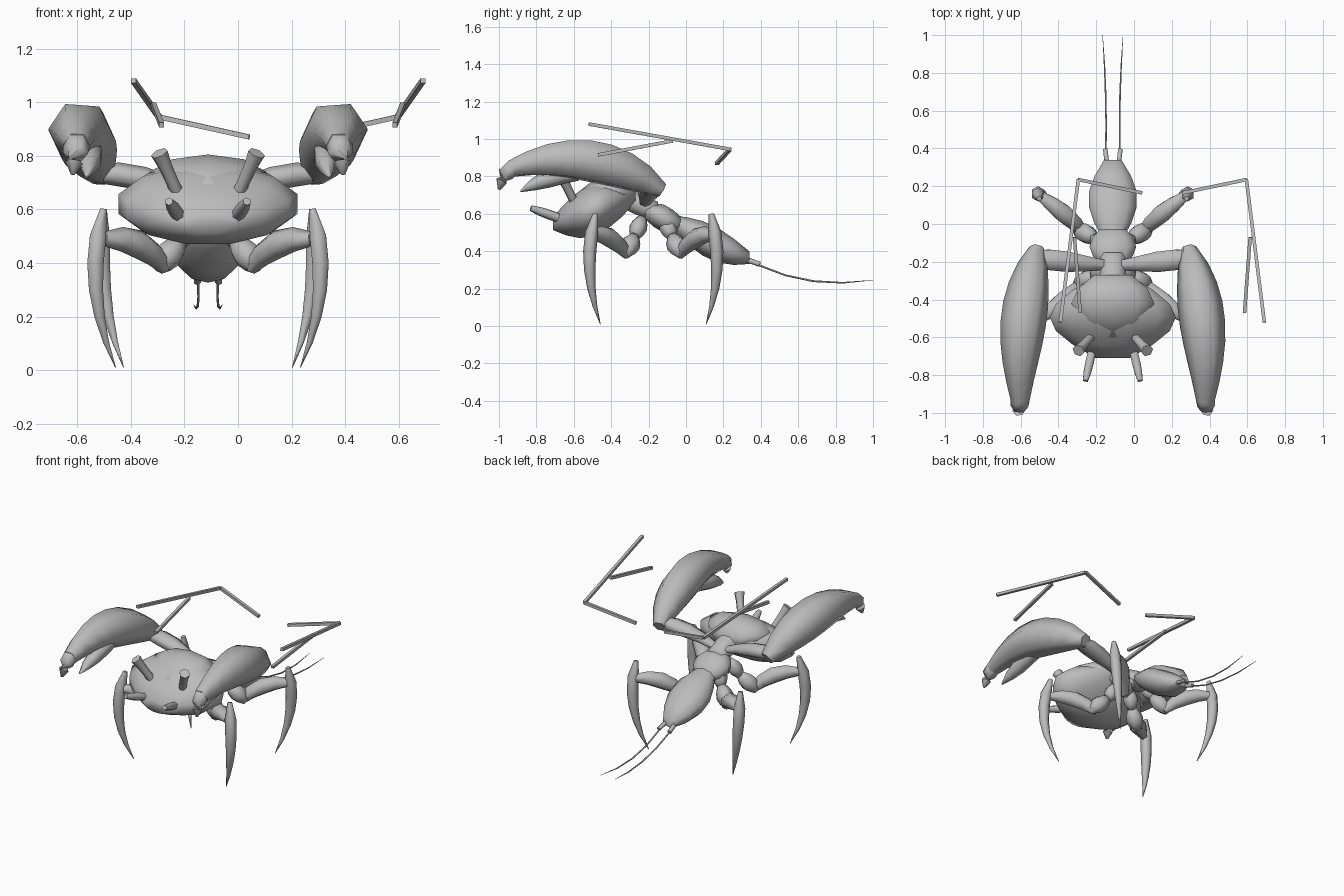
import bpy, bmesh, math
from mathutils import Vector

default_cube = bpy.data.objects.get("Cube")
if default_cube:
    bpy.data.objects.remove(default_cube, do_unlink=True)

grey = bpy.data.materials.new("plain_grey")
grey.use_nodes = True
tone = (.5, .5, .5, 1)
grey.diffuse_color = tone
grey.node_tree.nodes["Principled BSDF"].inputs["Base Color"].default_value = tone

BODY_X = -.112   # symmetry plane of the body
ROD_X = .15      # symmetry plane of the loose rods
LEG_Y = -.175    # front and back legs mirror here


def path_point(start, middle, end, t):
    """Point on the parabola through start, middle and end."""
    start, middle, end = Vector(start), Vector(middle), Vector(end)
    control = middle * 2 - (start + end) / 2
    return start.lerp(control, t).lerp(control.lerp(end, t), t)


def spindle(name, start, end, middle=None, width=.05, height=None, thin_start=.5,
            thin_end=.5, skew=1, steps=4, sides=6, roll=0, upright=False, flip=1,
            plane=BODY_X):
    """Tapered part along a curve, thickest where t ** skew reaches one half.
    thin_start and thin_end give the end thickness as a share of the full one."""
    height = height or width
    middle = middle or (Vector(start) + Vector(end)) / 2
    centres = [path_point(start, middle, end, i / steps) for i in range(steps + 1)]
    bm = bmesh.new()
    rings = []
    for i, centre in enumerate(centres):
        t = i / steps
        along = centres[min(i + 1, steps)] - centres[max(i - 1, 0)]
        along = Vector((0, 1, 0)) if upright else along.normalized()
        steep = abs(along.z) > .85
        side = along.cross(Vector((0, steep, not steep))).normalized()
        up = side.cross(along)
        thin = thin_start + (thin_end - thin_start) * t
        size = thin + (1 - thin) * math.sin(math.pi * t ** skew)
        ring = []
        for k in range(sides):
            angle = math.tau * (k + .5) / sides + roll
            spot = centre + (side * math.cos(angle) * width + up * math.sin(angle) * height) * size
            ring.append(bm.verts.new((spot.x * flip + plane, spot.y, spot.z)))
        rings.append(ring)
    for lower, upper in zip(rings, rings[1:]):
        for k in range(sides):
            n = (k + 1) % sides
            bm.faces.new((lower[k], lower[n], upper[n], upper[k]))
    bm.faces.new(rings[0])
    bm.faces.new(rings[-1])
    bmesh.ops.recalc_face_normals(bm, faces=bm.faces)
    mesh = bpy.data.meshes.new(name)
    bm.to_mesh(mesh)
    bm.free()
    mesh.materials.append(grey)
    part = bpy.data.objects.new(name, mesh)
    bpy.context.collection.objects.link(part)
    bpy.ops.object.select_all(action="DESELECT")
    part.select_set(True)
    bpy.context.view_layer.objects.active = part
    bpy.ops.object.shade_smooth_by_angle(angle=math.radians(70))


def pair(name, start, end, **options):
    """Left and right copies of a spindle."""
    for label, flip in (("left", 1), ("right", -1)):
        spindle(f"{label}_{name}", start, end, flip=flip, **options)


# Wide head with a raised crown, waist and tapered abdomen
spindle("head", (0, -.71, .55), (0, -.28, .69), width=.345, height=.145,
        thin_start=.27, thin_end=.3, steps=6, sides=12, upright=True)
spindle("head_crown", (0, -.6, .66), (0, -.27, .7), middle=(0, -.42, .71), width=.23,
        height=.095, thin_start=.4, thin_end=.45, sides=10, upright=True)
spindle("neck", (0, -.33, .68), (0, -.15, .61), width=.075, height=.065,
        thin_start=.9, thin_end=.9, sides=8, upright=True)
spindle("thorax", (0, -.22, .61), (0, -.02, .54), width=.13, height=.075,
        sides=10, upright=True)
spindle("abdomen", (0, -.08, .555), (0, .34, .365), middle=(0, .13, .45), width=.137,
        height=.095, thin_start=.4, thin_end=.35, steps=5, sides=10, upright=True)

# Eye stalks flare outward, short feelers point ahead
pair("eye_stalk", (.1, -.58, .63), (.182, -.67, .81), width=.025, thin_start=.9, thin_end=1.35)
pair("feeler", (.1, -.63, .56), (.145, -.83, .63), width=.026, thin_start=.9, thin_end=.6)

# Arms carrying large curved claws with a hooked tip and a thumb
pair("arm", (.03, -.22, .65), (.42, -.18, .735), middle=(.24, -.2, .715),
     width=.065, height=.046, thin_start=.45, thin_end=.75, skew=1.5)
pair("claw", (.4, -.13, .725), (.49, -.94, .84), middle=(.475, -.53, .885), width=.122,
     thin_start=.35, thin_end=.4, skew=.85, steps=8, roll=.45)
pair("claw_hook", (.488, -.9, .855), (.505, -1, .73), middle=(.495, -.965, .81),
     width=.05, thin_start=1, thin_end=.15, skew=.6, roll=.45)
pair("claw_thumb", (.44, -.58, .82), (.455, -.885, .72), middle=(.44, -.74, .785),
     width=.048, thin_start=.9, thin_end=.1, skew=.7)

# Four jointed legs, measured from the leg mirror line; the front shins spread wider
for end_name, facing, spread in (("front", -1, .03), ("back", 1, 0)):
    def joint(x, y, z):
        return x, LEG_Y + facing * y, z

    pair(f"{end_name}_hip", joint(.05, .06, .58), joint(.1, .1, .47), width=.048)
    pair(f"{end_name}_upper_leg", joint(.1, .1, .48), joint(.19, .15, .38), width=.055)
    pair(f"{end_name}_middle_leg", joint(.16, .14, .38), joint(.39, .33, .49),
         middle=joint(.26, .23, .47), width=.054)
    pair(f"{end_name}_shin", joint(.39, .31, .6), joint(.315 + spread, .283, .01),
         middle=joint(.388 + spread, .34, .3), width=.036, thin_start=.4, thin_end=.05,
         skew=.5, steps=6)

# Tail stubs with long trailing hairs
pair("tail_stub", (.03, .31, .36), (.04, .395, .33), width=.014, thin_start=.8, thin_end=1)
pair("tail_hair", (.037, .39, .325), (.054, 1, .245), middle=(.038, .68, .24),
     width=.005, thin_start=1, thin_end=.2)

# Loose forked rods floating above
rod_shape = dict(width=.013, thin_start=1, thin_end=1, steps=1, sides=4, plane=ROD_X)
elbow = (.445, .235, .945)
pair("long_rod", elbow, (.54, -.52, 1.08), **rod_shape)
pair("branch_rod", (.465, -.07, .99), (.435, -.47, .915), **rod_shape)
pair("short_rod", elbow, (.108, .165, .87), **rod_shape)
